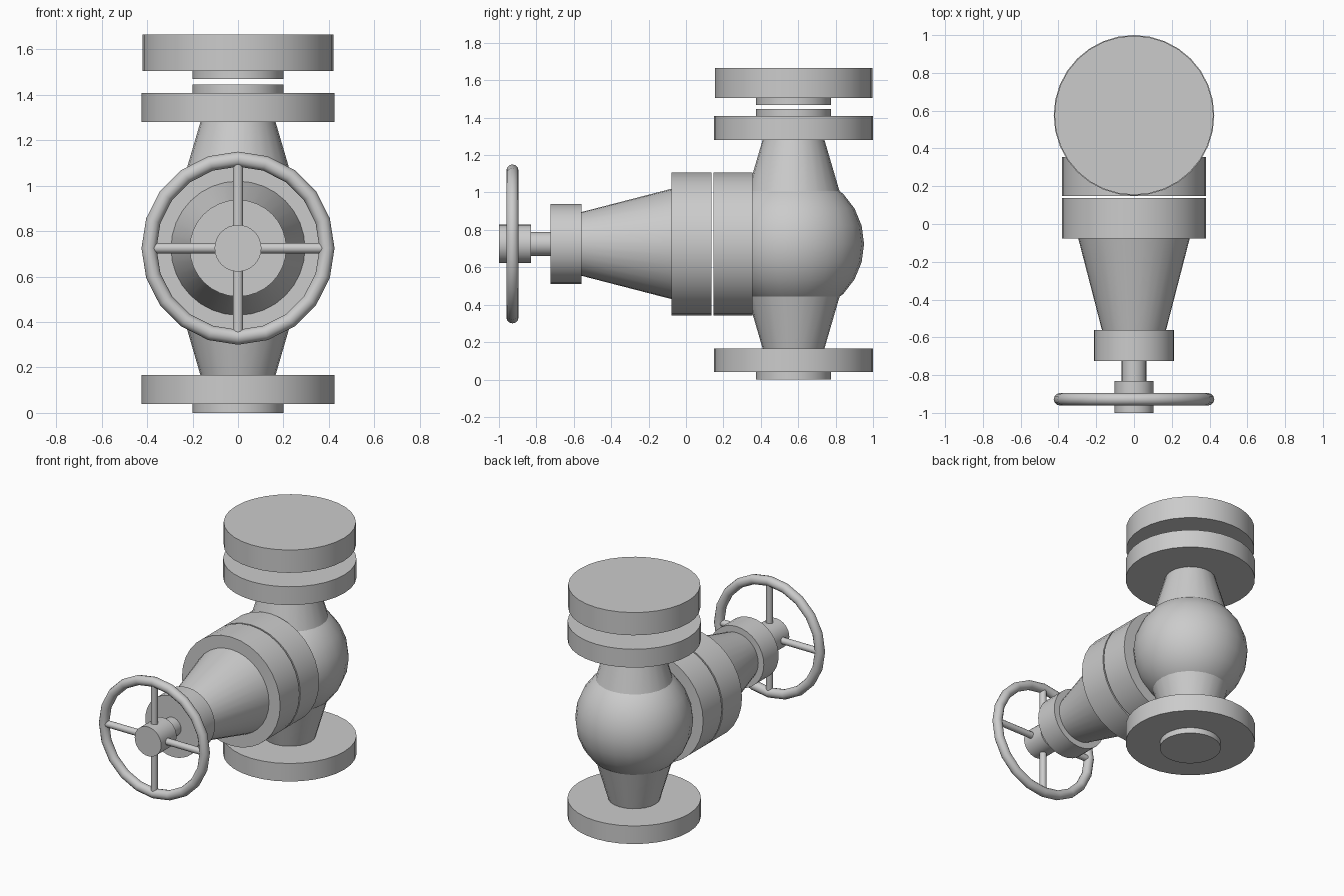
import bpy, bmesh
from math import cos, sin, pi, radians
from mathutils import Matrix, Vector

if "Cube" in bpy.data.objects:
    bpy.data.objects.remove(bpy.data.objects["Cube"])

AXIS_Y, AXIS_Z = 0.575, 0.725     # pipe axis (vertical) and stem axis (along y)


def finish(name, bm):
    bmesh.ops.recalc_face_normals(bm, faces=bm.faces[:])
    mesh = bpy.data.meshes.new(name)
    bm.to_mesh(mesh)
    bm.free()
    obj = bpy.data.objects.new(name, mesh)
    bpy.context.collection.objects.link(obj)
    bpy.ops.object.select_all(action='DESELECT')
    obj.select_set(True)
    bpy.context.view_layer.objects.active = obj
    bpy.ops.object.shade_smooth_by_angle(angle=radians(40))
    return obj


def lathe(name, profile, upright, sides=32):
    """Capped solid of revolution; profile is (radius, position on axis)."""
    bm = bmesh.new()
    rings = []
    for r, t in profile:
        ring = []
        for i in range(sides):
            a = 2 * pi * i / sides
            u, v = r * cos(a), r * sin(a)
            ring.append(bm.verts.new((u, AXIS_Y + v, t) if upright else (u, t, AXIS_Z + v)))
        rings.append(ring)
    for lo, hi in zip(rings, rings[1:]):
        for i in range(sides):
            j = (i + 1) % sides
            bm.faces.new((lo[i], lo[j], hi[j], hi[i]))
    bm.faces.new(rings[0])
    bm.faces.new(rings[-1])
    return finish(name, bm)


# vertical pipe run: flanges with raised faces and tapered necks
lathe("inlet_flange", [(0.2, 0), (0.2, 0.04), (0.425, 0.04), (0.425, 0.167)], True)
lathe("inlet_neck", [(0.165, 0.165), (0.27, 0.525)], True, 24)
lathe("outlet_neck", [(0.27, 0.925), (0.165, 1.282)], True, 24)
lathe("outlet_flange", [(0.425, 1.28), (0.425, 1.409), (0.2, 1.409), (0.2, 1.446)], True)
lathe("blind_flange", [(0.2, 1.469), (0.2, 1.505), (0.421, 1.505), (0.421, 1.665)], True)

# round valve body
bm = bmesh.new()
bmesh.ops.create_uvsphere(bm, u_segments=24, v_segments=12, radius=0.377,
                          matrix=Matrix.Translation((0, AXIS_Y, AXIS_Z)))
finish("valve_body", bm)

# bonnet and stem along y
lathe("body_flange", [(0.382, 0.355), (0.382, 0.147)], False)
lathe("bonnet", [(0.382, 0.137), (0.382, -0.077), (0.295, -0.077), (0.17, -0.56)], False)
lathe("gland", [(0.213, -0.56), (0.213, -0.725)], False)
lathe("stem", [(0.065, -0.72), (0.065, -0.835)], False, 24)
lathe("wheel_hub", [(0.103, -0.83), (0.103, -1.0)], False)

# handwheel rim
WHEEL_Y, RIM, TUBE, N, M = -0.928, 0.392, 0.033, 20, 12
bm = bmesh.new()
grid = []
for i in range(N):
    a = 2 * pi * i / N
    row = []
    for k in range(M):
        b = 2 * pi * k / M
        r = RIM + TUBE * cos(b)
        row.append(bm.verts.new((r * cos(a), WHEEL_Y + TUBE * sin(b), AXIS_Z + r * sin(a))))
    grid.append(row)
for i in range(N):
    for k in range(M):
        p, q, k2 = grid[i], grid[(i + 1) % N], (k + 1) % M
        bm.faces.new((p[k], q[k], q[k2], p[k2]))
finish("wheel_rim", bm)

# four spokes from hub to rim
for i in range(4):
    a = i * pi / 2
    d = Vector((cos(a), 0, sin(a)))
    place = (Matrix.Translation(Vector((0, WHEEL_Y, AXIS_Z)) + d * 0.23)
             @ d.to_track_quat('Z', 'Y').to_matrix().to_4x4())
    bm = bmesh.new()
    bmesh.ops.create_cone(bm, cap_ends=True, segments=12, radius1=0.023,
                          radius2=0.023, depth=0.3, matrix=place)
    finish(f"wheel_spoke_{i + 1}", bm)
